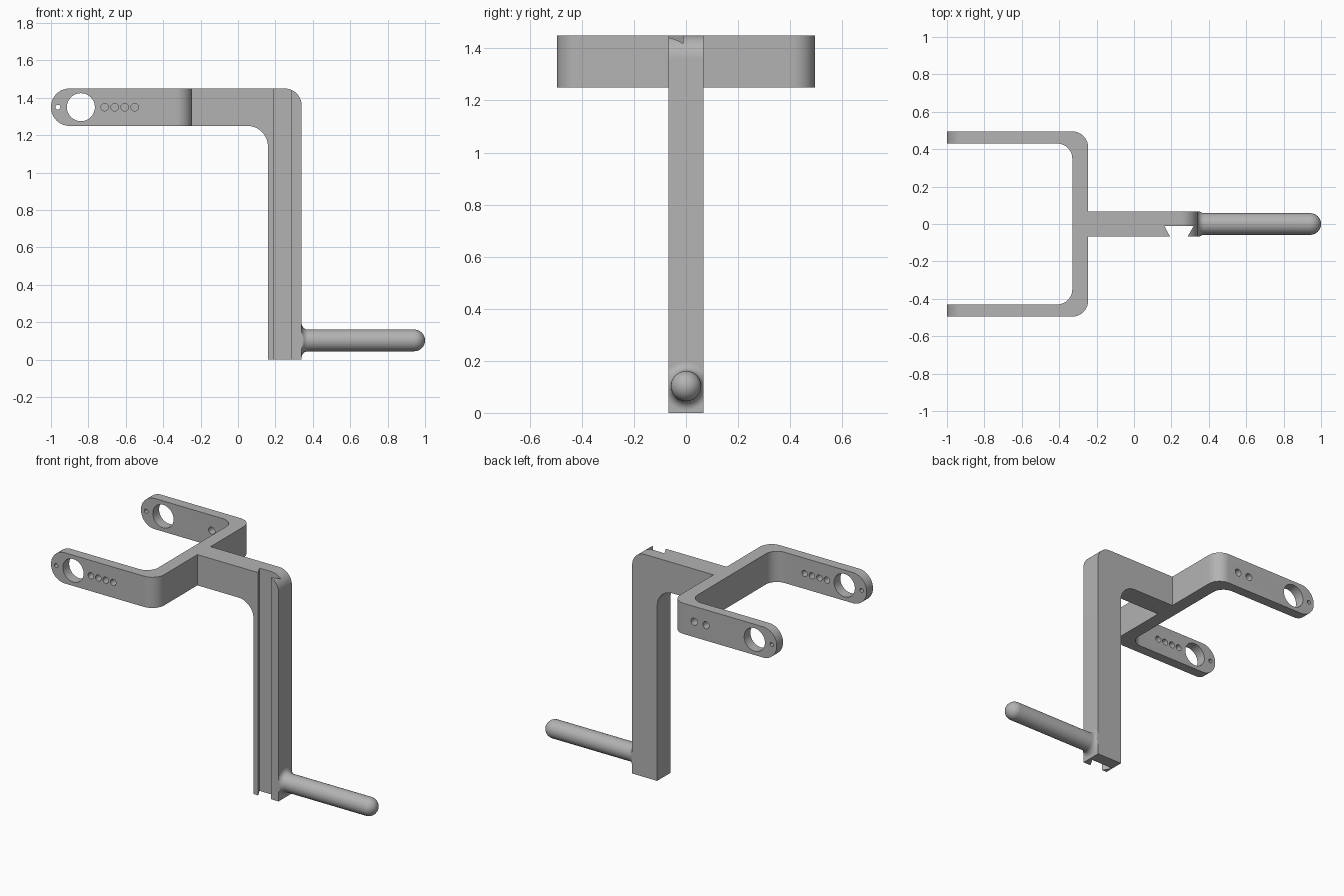
import bpy, bmesh, math
from mathutils import Vector

cube = bpy.data.objects.get("Cube")
if cube:
    bpy.data.objects.remove(cube, do_unlink=True)

grey = bpy.data.materials.new("plain grey")
grey.use_nodes = True
GREY = (0.45, 0.45, 0.45, 1)
grey.diffuse_color = GREY
grey.node_tree.nodes["Principled BSDF"].inputs["Base Color"].default_value = GREY

HALF = 0.068           # half width of post and neck
BOTTOM, TOP = 1.25, 1.45
MID = (BOTTOM + TOP) / 2


def make_object(name, bm):
    bmesh.ops.recalc_face_normals(bm, faces=bm.faces)
    mesh = bpy.data.meshes.new(name)
    bm.to_mesh(mesh)
    bm.free()
    mesh.materials.append(grey)
    ob = bpy.data.objects.new(name, mesh)
    bpy.context.collection.objects.link(ob)
    return ob


def rounded(corners, steps=12):
    """Outline from (a, b, radius) corners, with right-angle corners rounded."""
    out = []
    for i, (a, b, r) in enumerate(corners):
        p = Vector((a, b))
        if not r:
            out.append(p)
            continue
        u = (Vector(corners[i - 1][:2]) - p).normalized() * r
        v = (Vector(corners[(i + 1) % len(corners)][:2]) - p).normalized() * r
        for k in range(steps + 1):
            t = math.pi / 2 * k / steps
            out.append(p + u * (1 - math.sin(t)) + v * (1 - math.cos(t)))
    return out


def prism(outline, axis, lo, hi):
    """Extrude a 2D outline along y (outline in xz) or z (outline in xy)."""
    bm = bmesh.new()
    place = (lambda a, b: (a, lo, b)) if axis == "y" else (lambda a, b: (a, b, lo))
    face = bm.faces.new([bm.verts.new(place(a, b)) for a, b in outline])
    moved = bmesh.ops.extrude_face_region(bm, geom=[face])["geom"]
    shift = Vector((0, hi - lo, 0) if axis == "y" else (0, 0, hi - lo))
    bmesh.ops.translate(bm, vec=shift,
                        verts=[g for g in moved if isinstance(g, bmesh.types.BMVert)])
    return bm


def activate(ob):
    bpy.ops.object.select_all(action="DESELECT")
    ob.select_set(True)
    bpy.context.view_layer.objects.active = ob


def cut(ob, bm):
    cutter = make_object("cutter", bm)
    cutter.hide_render = True
    mod = ob.modifiers.new("cut", "BOOLEAN")
    mod.operation, mod.solver, mod.object = "DIFFERENCE", "EXACT", cutter
    activate(ob)
    bpy.ops.object.modifier_apply(modifier=mod.name)
    bpy.data.objects.remove(cutter, do_unlink=True)


def smooth(ob):
    activate(ob)
    bpy.ops.object.shade_smooth_by_angle(angle=math.radians(30))


def drill(ob, x, r, side):
    """Round hole through the arm on the given side (-1 front, 1 back)."""
    ring = [(x + r * math.cos(math.tau * k / 32), MID + r * math.sin(math.tau * k / 32))
            for k in range(32)]
    cut(ob, prism(ring, "y", side * 0.46 - 0.1, side * 0.46 + 0.1))


# Fork: U-shaped bar with rounded corners and round arm ends
OUT, INN = 0.495, 0.43
fork_outline = rounded([(-1, -OUT, 0), (-0.245, -OUT, 0.085), (-0.245, OUT, 0.085), (-1, OUT, 0),
                        (-1, INN, 0), (-0.33, INN, 0.08), (-0.33, -INN, 0.08), (-1, -INN, 0)])
bm = prism(fork_outline, "z", BOTTOM, TOP)
tips = [e for e in bm.edges
        if all(v.co.x < -0.999 for v in e.verts)
        and abs(e.verts[0].co.z - e.verts[1].co.z) < 1e-4]
bmesh.ops.bevel(bm, geom=tips, offset=0.0995, segments=14, profile=0.5, affect="EDGES")
fork = make_object("fork", bm)

# Holes in both arms, then the row in the front arm and the pair in the back arm
for side in (-1, 1):
    drill(fork, -0.84, 0.075, side)
    drill(fork, -0.963, 0.013, side)
for k in range(4):
    drill(fork, -0.713 + 0.0535 * k, 0.02, -1)
for x in (-0.49, -0.405):
    drill(fork, x, 0.023, 1)
smooth(fork)

# Neck and post: one bent profile, with a dovetail groove down the front
post_outline = rounded([(-0.245, BOTTOM, 0), (0.16, BOTTOM, 0.11), (0.16, 0, 0),
                        (0.34, 0, 0), (0.34, TOP, 0.09), (-0.245, TOP, 0)])
post = make_object("post", prism(post_outline, "y", -HALF, HALF))
groove = [(0.163, -0.012), (0.318, -0.012), (0.286, -HALF), (0.286, -0.1),
          (0.193, -0.1), (0.193, -HALF)]
cut(post, prism(groove, "z", -0.1, 1.6))
smooth(post)

# Handle: turned rod with a filleted root and a round end
R, FILLET, ROOT, SIDES = 0.058, 0.035, 0.34, 48
profile = []
for k in range(11):
    t = math.pi / 2 * k / 10
    profile.append((ROOT + FILLET * (1 - math.cos(t)), R + FILLET * (1 - math.sin(t))))
for k in range(12):
    t = math.pi / 2 * k / 12
    profile.append((1 - R + R * math.sin(t), R * math.cos(t)))
bm = bmesh.new()
rings = []
for x, r in profile:
    rings.append([bm.verts.new((x, max(-HALF, min(HALF, r * math.cos(math.tau * k / SIDES))),
                                0.103 + r * math.sin(math.tau * k / SIDES)))
                  for k in range(SIDES)])
for a, b in zip(rings, rings[1:]):
    for k in range(SIDES):
        n = (k + 1) % SIDES
        bm.faces.new((a[k], a[n], b[n], b[k]))
tip = bm.verts.new((1, 0, 0.103))
for k in range(SIDES):
    bm.faces.new((rings[-1][k], rings[-1][(k + 1) % SIDES], tip))
bm.faces.new(rings[0])
smooth(make_object("handle", bm))
